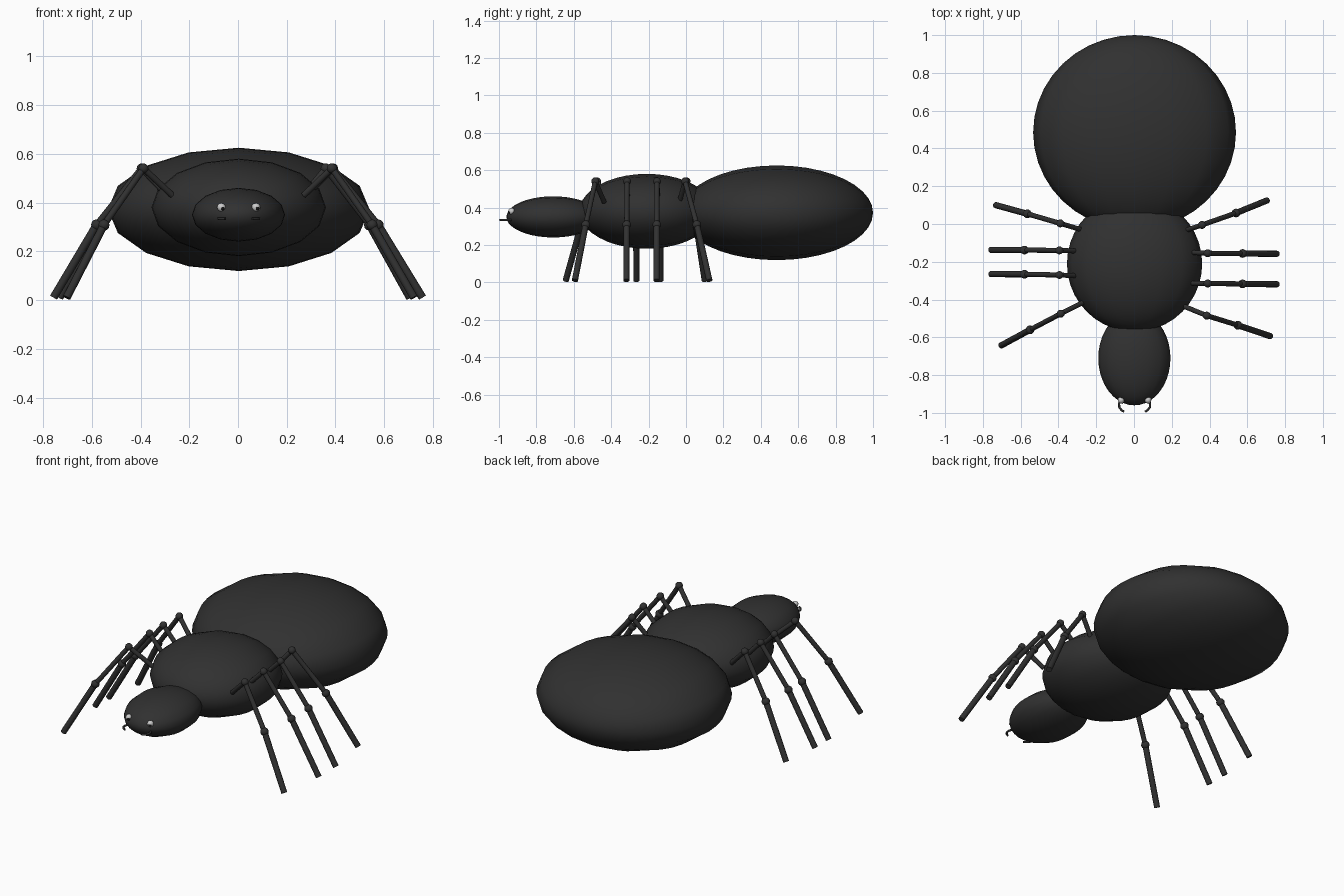
import bpy
from math import radians
from mathutils import Vector

if "Cube" in bpy.data.objects:
    bpy.data.objects.remove(bpy.data.objects["Cube"])


def material(name, c):
    m = bpy.data.materials.new(name)
    m.diffuse_color = (c, c, c, 1)
    m.use_nodes = True
    m.node_tree.nodes["Principled BSDF"].inputs["Base Color"].default_value = m.diffuse_color
    return m


BLACK = material("black_shell", 0.03)
WHITE = material("eye_white", 0.75)
PUPIL = material("pupil_black", 0.008)


def finish(name, mat):
    ob = bpy.context.object
    ob.name = name
    ob.data.materials.append(mat)
    bpy.ops.object.shade_smooth_by_angle(angle=radians(50))
    return ob


def ellipsoid(name, loc, size, mat=BLACK, segs=16, rings=16):
    # poles lie along y, size is given as world (x, y, z) radii
    bpy.ops.mesh.primitive_uv_sphere_add(segments=segs, ring_count=rings, radius=1,
                                         location=loc, rotation=(radians(90), 0, 0))
    bpy.context.object.scale = (size[0], size[2], size[1])
    bpy.ops.object.transform_apply(location=False, rotation=True, scale=True)
    return finish(name, mat)


def rod(name, a, b, r):
    a, b = Vector(a), Vector(b)
    d = b - a
    bpy.ops.mesh.primitive_cylinder_add(vertices=12, radius=r, depth=d.length, location=(a + b) / 2)
    bpy.context.object.rotation_euler = d.to_track_quat('Z', 'Y').to_euler()
    return finish(name, BLACK)


# Body
ellipsoid("abdomen", (0.003, 0.485, 0.372), (0.537, 0.515, 0.253), rings=20)
ellipsoid("thorax", (0.003, -0.21, 0.38), (0.358, 0.36, 0.2), rings=20)
ellipsoid("head", (0.002, -0.71, 0.35), (0.191, 0.25, 0.11), rings=20)

# Eyes and curved mandibles
for side, s in (("left", -1), ("right", 1)):
    ellipsoid(side + "_eye", (0.003 + s * 0.071, -0.932, 0.38), (0.018,) * 3, WHITE, 12, 8)
    ellipsoid(side + "_pupil", (0.003 + s * 0.071 + 0.005, -0.943, 0.376), (0.009,) * 3, PUPIL, 10, 6)
    cu = bpy.data.curves.new(side + "_mandible", 'CURVE')
    cu.dimensions = '3D'
    cu.bevel_depth = 0.006
    cu.bevel_resolution = 2
    cu.use_fill_caps = True
    path = [(0.068, -0.92), (0.082, -0.948), (0.081, -0.97), (0.07, -0.985), (0.055, -0.994)]
    sp = cu.splines.new('POLY')
    sp.points.add(len(path) - 1)
    for p, (x, y) in zip(sp.points, path):
        p.co = (0.003 + s * x, y, 0.334, 1)
    cu.materials.append(BLACK)
    bpy.context.collection.objects.link(bpy.data.objects.new(side + "_mandible", cu))

# Legs: (x, y) of hip, knee, ankle and foot; heights are shared
HEIGHTS = (0.43, 0.54, 0.308, 0.01)
LEGS = {
    "right_back_leg": [(0.27, -0.035), (0.36, -0.005), (0.54, 0.058), (0.705, 0.125)],
    "right_rear_middle_leg": [(0.28, -0.15), (0.39, -0.155), (0.575, -0.156), (0.757, -0.158)],
    "right_front_middle_leg": [(0.28, -0.313), (0.39, -0.315), (0.575, -0.317), (0.757, -0.319)],
    "right_front_leg": [(0.27, -0.438), (0.385, -0.485), (0.55, -0.536), (0.722, -0.594)],
    "left_back_leg": [(-0.28, -0.03), (-0.39, 0.003), (-0.565, 0.054), (-0.732, 0.1)],
    "left_rear_middle_leg": [(-0.29, -0.143), (-0.395, -0.14), (-0.58, -0.138), (-0.757, -0.137)],
    "left_front_middle_leg": [(-0.29, -0.275), (-0.395, -0.27), (-0.58, -0.266), (-0.757, -0.265)],
    "left_front_leg": [(-0.27, -0.415), (-0.388, -0.475), (-0.55, -0.56), (-0.703, -0.643)],
}
for name, pts in LEGS.items():
    p = [(x, y, z) for (x, y), z in zip(pts, HEIGHTS)]
    for part, i, r in (("coxa", 0, 0.013), ("thigh", 1, 0.0135), ("shin", 2, 0.0165)):
        rod(f"{name}_{part}", p[i], p[i + 1], r)
    ellipsoid(name + "_knee", p[1], (0.021,) * 3, BLACK, 12, 8)
    ellipsoid(name + "_ankle", p[2], (0.023,) * 3, BLACK, 12, 8)
